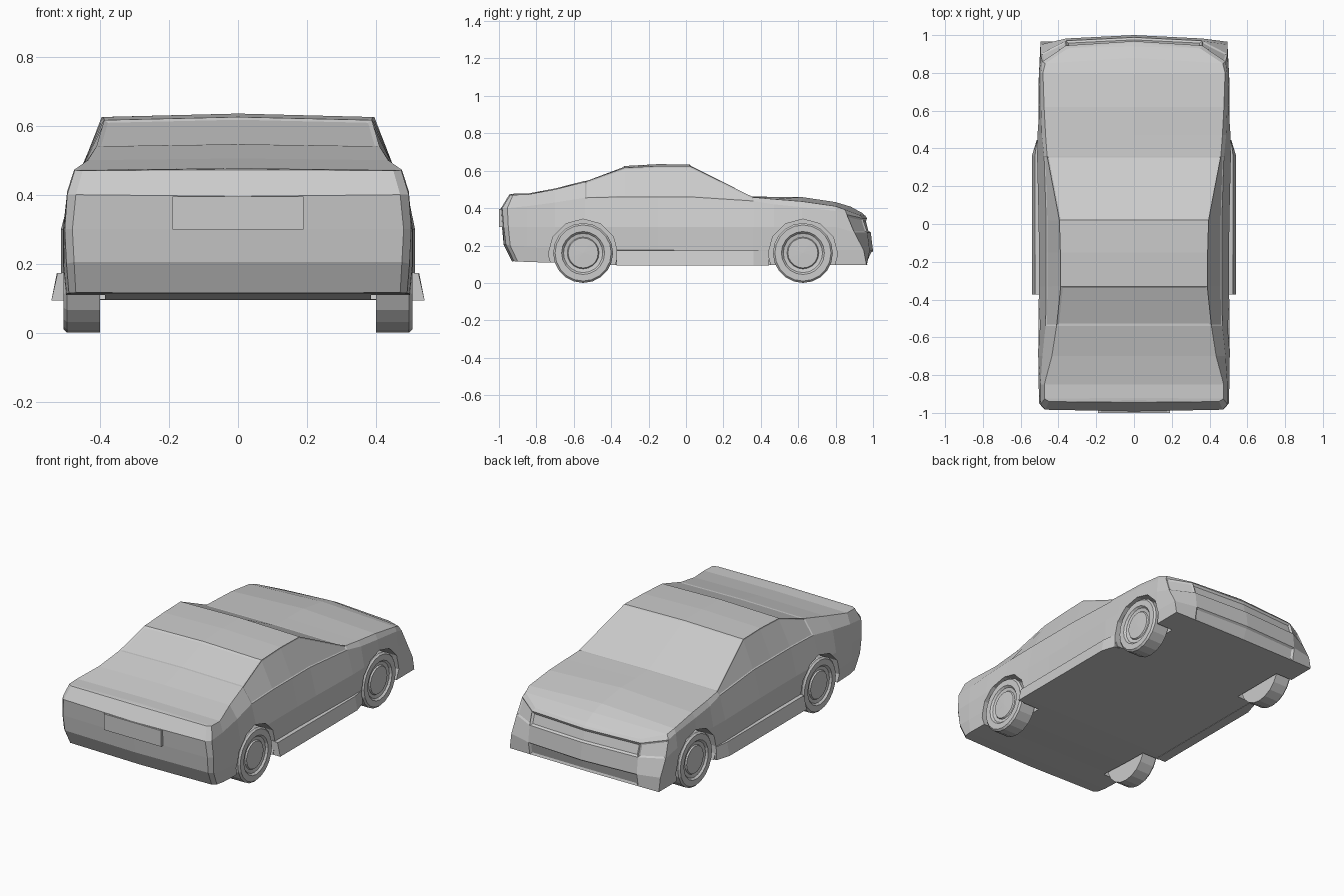
import bpy, bmesh, math

if "Cube" in bpy.data.objects:
    bpy.data.objects.remove(bpy.data.objects["Cube"])


def finish(bm, name):
    bmesh.ops.recalc_face_normals(bm, faces=bm.faces[:])
    me = bpy.data.meshes.new(name)
    bm.to_mesh(me)
    bm.free()
    ob = bpy.data.objects.new(name, me)
    bpy.context.collection.objects.link(ob)
    return ob


def ring(pts, ty, tz):
    """Half section (sill to roof edge) -> closed mirrored section."""
    left = [(-x, y, z) for x, y, z in reversed(pts)]
    return [(0, pts[0][1], pts[0][2])] + pts + [(0, ty, tz)] + left


def lathe(bm, profile, n, cy, cz, sx):
    """Revolve (radius, x) profile around an axle along x."""
    rows = []
    for r, x in profile:
        if r == 0:
            rows.append([bm.verts.new((sx * x, cy, cz))])
        else:
            rows.append([bm.verts.new((sx * x, cy + r * math.cos(2 * math.pi * k / n),
                                       cz + r * math.sin(2 * math.pi * k / n))) for k in range(n)])
    for a, b in zip(rows, rows[1:]):
        for k in range(n):
            q = [a[k % len(a)], a[(k + 1) % len(a)], b[(k + 1) % len(b)], b[k % len(b)]]
            bm.faces.new(list(dict.fromkeys(q)))


# Body sections: y, widest x, belt x, belt z, roof edge x, roof edge z, centre z, bottom z
stations = [
    (-0.85, .505, .495, .41, .475, .472, .477, .112),
    (-0.70, .507, .485, .43, .435, .500, .505, .108),
    (-0.54, .507, .468, .455, .410, .540, .546, .100),
    (-0.33, .503, .465, .46, .388, .616, .625, .095),
    (-0.15, .503, .465, .46, .390, .625, .635, .095),
    (0.02, .505, .465, .46, .395, .625, .633, .095),
    (0.36, .513, .476, .438, .460, .458, .462, .095),
    (0.47, .510, .488, .420, .468, .448, .460, .095),
    (0.62, .507, .493, .405, .476, .436, .459, .095),
    (0.80, .503, .493, .385, .482, .410, .432, .095),
]
rings = [
    # tail
    ring([(0, -.93, .115), (0, -.975, .205), (0, -.984, .30), (0, -.992, .395), (0, -.945, .472)], -.945, .472),
    ring([(.47, -.92, .116), (.475, -.963, .205), (.48, -.975, .30), (.47, -.983, .40), (.45, -.94, .470)], -.935, .475),
    ring([(.49, -.90, .115), (.497, -.94, .20), (.502, -.95, .30), (.495, -.955, .40), (.473, -.925, .471)], -.92, .477),
]
for y, wm, wb, zb, wr, ze, zt, z0 in stations:
    rings.append(ring([(wm - .008, y, z0), (wm, y, z0 + .08), (wm, y, .30), (wb, y, zb), (wr, y, ze)], y, zt))
rings += [
    # nose
    ring([(.495, .965, .095), (.495, .95, .175), (.495, .90, .27), (.485, .86, .365), (.47, .85, .392)], .88, .408),
    ring([(.36, .967, .095), (.36, .982, .172), (.36, .97, .27), (.36, .945, .345), (.35, .93, .362)], .94, .375),
    ring([(0, .97, .095), (0, 1.0, .17), (0, .988, .27), (0, .968, .345), (0, .96, .358)], .96, .358),
]

bm = bmesh.new()
lookup, faces = {}, {}


def vert(co):
    key = tuple(round(c, 4) for c in co)
    if key not in lookup:
        lookup[key] = bm.verts.new(co)
    return lookup[key]


for i in range(len(rings) - 1):
    a, b = rings[i], rings[i + 1]
    for j in range(12):
        k = (j + 1) % 12
        q = list(dict.fromkeys(vert(c) for c in (a[j], a[k], b[k], b[j])))
        if len(q) > 2:
            faces[i, j] = bm.faces.new(q)
bmesh.ops.recalc_face_normals(bm, faces=bm.faces[:])


def panel(keys, thick, depth=-.006):
    bmesh.ops.inset_region(bm, faces=[faces[k] for k in keys], thickness=thick,
                           depth=depth, use_even_offset=True)


# Recessed glass, grille, intake and lamps
panel([(8, 5), (8, 6)], .008, -.004)
panel([(5, 5), (5, 6)], .012, -.004)
for j in (4, 7):
    panel([(i, j) for i in (5, 6, 7, 8)], .007, -.004)
panel([(14, 3), (14, 8)], .012, -.010)
panel([(14, 1), (14, 10)], .012, -.008)
for j in (3, 8):
    panel([(13, j)], .010, -.006)
body = finish(bm, "car_body")

# Wheel arches
wheels = [(y, s) for y in (-.55, .625) for s in (-1, 1)]
bm = bmesh.new()
for y, s in wheels:
    lathe(bm, [(0, .385), (.186, .385), (.186, .65), (0, .65)], 12, y, .155, s)
cutter = finish(bm, "arch_cutter")
cutter.hide_render = True
cutter.hide_set(True)
mod = body.modifiers.new("arches", 'BOOLEAN')
mod.operation, mod.solver, mod.object = 'DIFFERENCE', 'EXACT', cutter

# Wheels with dished rims
for y, s in wheels:
    bm = bmesh.new()
    lathe(bm, [(0, .40), (.16, .40), (.16, .495), (.15, .505), (.115, .505), (.105, .494), (.085, .49),
               (.08, .498), (0, .50)], 20, y, .16, s)
    finish(bm, ("rear" if y < 0 else "front") + "_wheel_" + ("right" if s > 0 else "left"))

# Flared side skirts, tapering into the front arch
for s in (-1, 1):
    bm = bmesh.new()
    rows = []
    for y, low, high in ((-.372, .541, .523), (.36, .541, .525), (.445, .515, .512)):
        rows.append([bm.verts.new((s * x, y, z)) for x, z in
                     ((.48, .093), (low, .093), (high, .172), (.48, .178))])
    for a, b in zip(rows, rows[1:]):
        for k in range(4):
            bm.faces.new((a[k], a[(k + 1) % 4], b[(k + 1) % 4], b[k]))
    bm.faces.new(rows[0])
    bm.faces.new(rows[-1])
    finish(bm, "side_skirt_" + ("right" if s > 0 else "left"))

# Rear plate panel
bm = bmesh.new()
bmesh.ops.create_cube(bm, size=1)
for v in bm.verts:
    v.co = (v.co.x * .38, -.988 + v.co.y * .024, .347 + v.co.z * .096)
finish(bm, "rear_plate")
